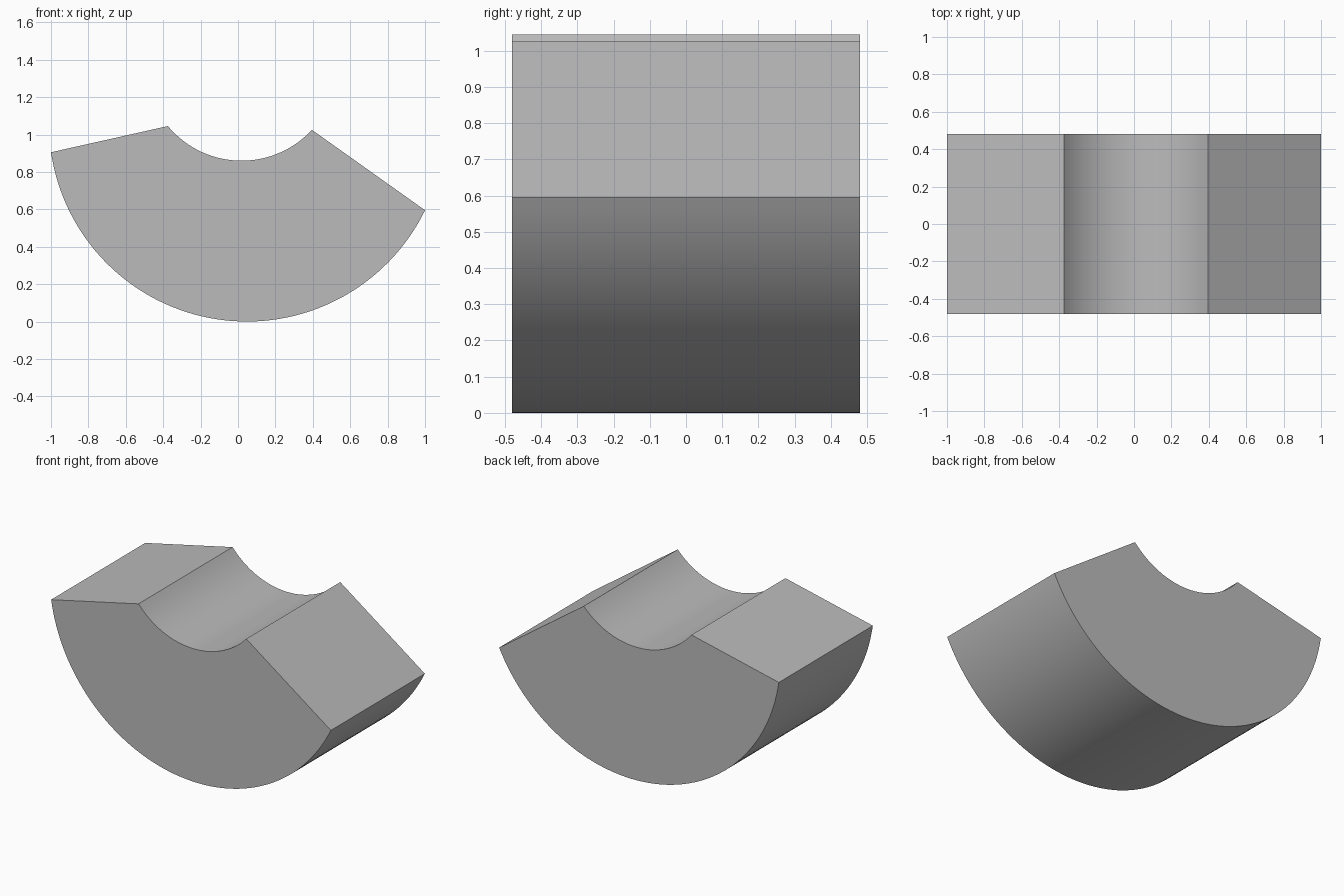
import bpy, bmesh
from math import atan2, cos, sin, pi, radians

cube = bpy.data.objects.get("Cube")
if cube:
    bpy.data.objects.remove(cube, do_unlink=True)

HALF_DEPTH = 0.48


def arc(center, radius, start, end, steps):
    """Points on the lower arc running from the start point to the end point."""
    cx, cz = center
    a = atan2(start[1] - cz, start[0] - cx) % (2 * pi)
    b = atan2(end[1] - cz, end[0] - cx) % (2 * pi)
    inner = [a + (b - a) * i / steps for i in range(1, steps)]
    return [start] + [(cx + radius * cos(t), cz + radius * sin(t)) for t in inner] + [end]


# Profile: large outer arc, then the smaller saddle arc back
outer = arc((0.048, 1.059), 1.059, (-1, 0.905), (1, 0.595), 64)
saddle = arc((0.019, 1.371), 0.511, (0.395, 1.025), (-0.375, 1.045), 40)

# Extrude the profile through the depth
bm = bmesh.new()
face = bm.faces.new([bm.verts.new((x, -HALF_DEPTH, z)) for x, z in outer + saddle])
extruded = bmesh.ops.extrude_face_region(bm, geom=[face])["geom"]
bmesh.ops.translate(bm, vec=(0, 2 * HALF_DEPTH, 0),
                    verts=[g for g in extruded if isinstance(g, bmesh.types.BMVert)])
bmesh.ops.recalc_face_normals(bm, faces=bm.faces)
mesh = bpy.data.meshes.new("curved_block")
bm.to_mesh(mesh)
bm.free()

block = bpy.data.objects.new("curved_block", mesh)
bpy.context.collection.objects.link(block)

# Single plain grey
grey = bpy.data.materials.new("light_grey")
grey.use_nodes = True
color = (0.5, 0.5, 0.5, 1)
grey.diffuse_color = color
grey.node_tree.nodes["Principled BSDF"].inputs["Base Color"].default_value = color
mesh.materials.append(grey)

# Smooth arcs, sharp corners
bpy.ops.object.select_all(action="DESELECT")
block.select_set(True)
bpy.context.view_layer.objects.active = block
bpy.ops.object.shade_smooth_by_angle(angle=radians(30))
